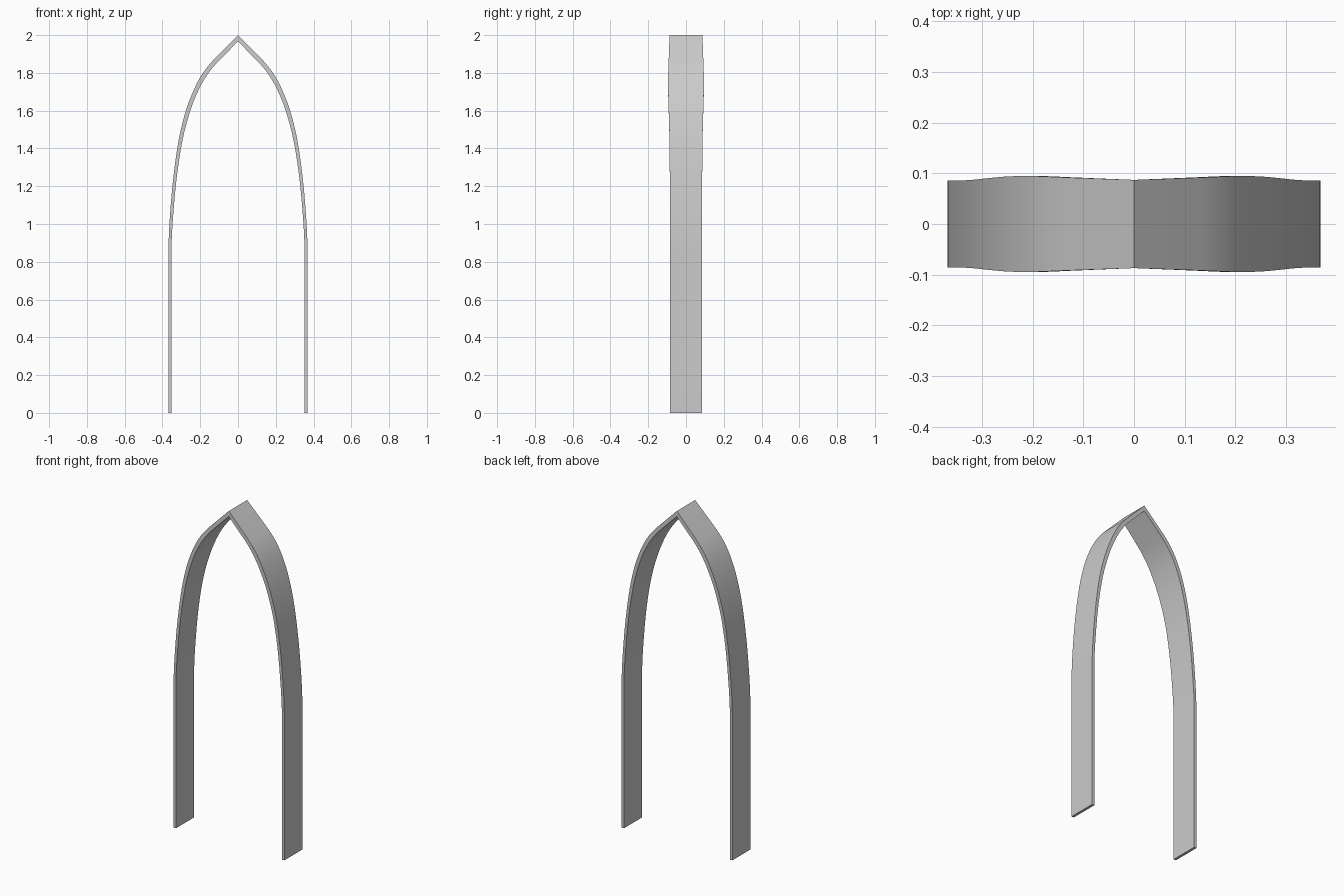
import bpy, bmesh
from mathutils import Vector

if "Cube" in bpy.data.objects:
    bpy.data.objects.remove(bpy.data.objects["Cube"])

# Right half of the outer line: x, z, half depth, thickness
keys = [(0.368, 0.0, 0.086, 0.016), (0.368, 0.88, 0.086, 0.016),
        (0.356, 1.10, 0.086, 0.017), (0.339, 1.275, 0.086, 0.018),
        (0.314, 1.445, 0.0875, 0.020), (0.282, 1.58, 0.091, 0.022),
        (0.245, 1.685, 0.094, 0.023), (0.198, 1.78, 0.0945, 0.024),
        (0.138, 1.860, 0.092, 0.024), (0.0, 2.0, 0.087, 0.023)]
keys = [Vector(k) for k in keys]


def spline(p0, p1, p2, p3, t):
    """Smooth centripetal-like curve through p1 and p2."""
    d = (p2 - p1).length
    m1 = (p2 - p0) * (d / (p2 - p0).length)
    m2 = (p3 - p1) * (d / (p3 - p1).length)
    a, b = t * t, t * t * t
    return (2*b - 3*a + 1)*p1 + (b - 2*a + t)*m1 + (3*a - 2*b)*p2 + (b - a)*m2


# Straight leg, curved shoulder, straight run to the point
half = [keys[0]]
for i in range(1, len(keys) - 2):
    half += [spline(*keys[i-1:i+3], s / 3) for s in range(3)]
half += [keys[-2], keys[-1]]


def section(i):
    """Four corners of the band at sample i."""
    p = half[i]
    a, b = half[max(i-1, 0)], half[min(i+1, len(half)-1)]
    t = Vector((b[0]-a[0], b[1]-a[1])).normalized()
    n = Vector((-t.y, t.x))
    x, z, w, th = p
    ix, iz = x + n.x*th, z + n.y*th
    if i == 0:
        ix, iz = x - th, 0.0
    if i == len(half) - 1:          # mitred joint at the point
        ix, iz = 0.0, z - th / abs(t.x)
    return [(x, -w, z), (x, w, z), (ix, w, iz), (ix, -w, iz)]


# Pointed arch band, right half mirrored to the left
bm = bmesh.new()
rings = [[bm.verts.new(c) for c in section(i)] for i in range(len(half))]
for r, s in zip(rings, rings[1:]):
    for k in range(4):
        j = (k + 1) % 4
        bm.faces.new((r[k], r[j], s[j], s[k]))
bm.faces.new(rings[0][::-1])
bmesh.ops.recalc_face_normals(bm, faces=bm.faces)
mesh = bpy.data.meshes.new("pointed_arch")
bm.to_mesh(mesh)
bm.free()
arch = bpy.data.objects.new("pointed_arch", mesh)
bpy.context.collection.objects.link(arch)
mirror = arch.modifiers.new("mirror", 'MIRROR')
mirror.use_clip = True

bpy.context.view_layer.objects.active = arch
arch.select_set(True)
bpy.ops.object.modifier_apply(modifier=mirror.name)

# Consistent outward faces after mirroring
bm = bmesh.new()
bm.from_mesh(mesh)
bmesh.ops.recalc_face_normals(bm, faces=bm.faces)
bm.to_mesh(mesh)
bm.free()
bpy.ops.object.shade_smooth_by_angle()
